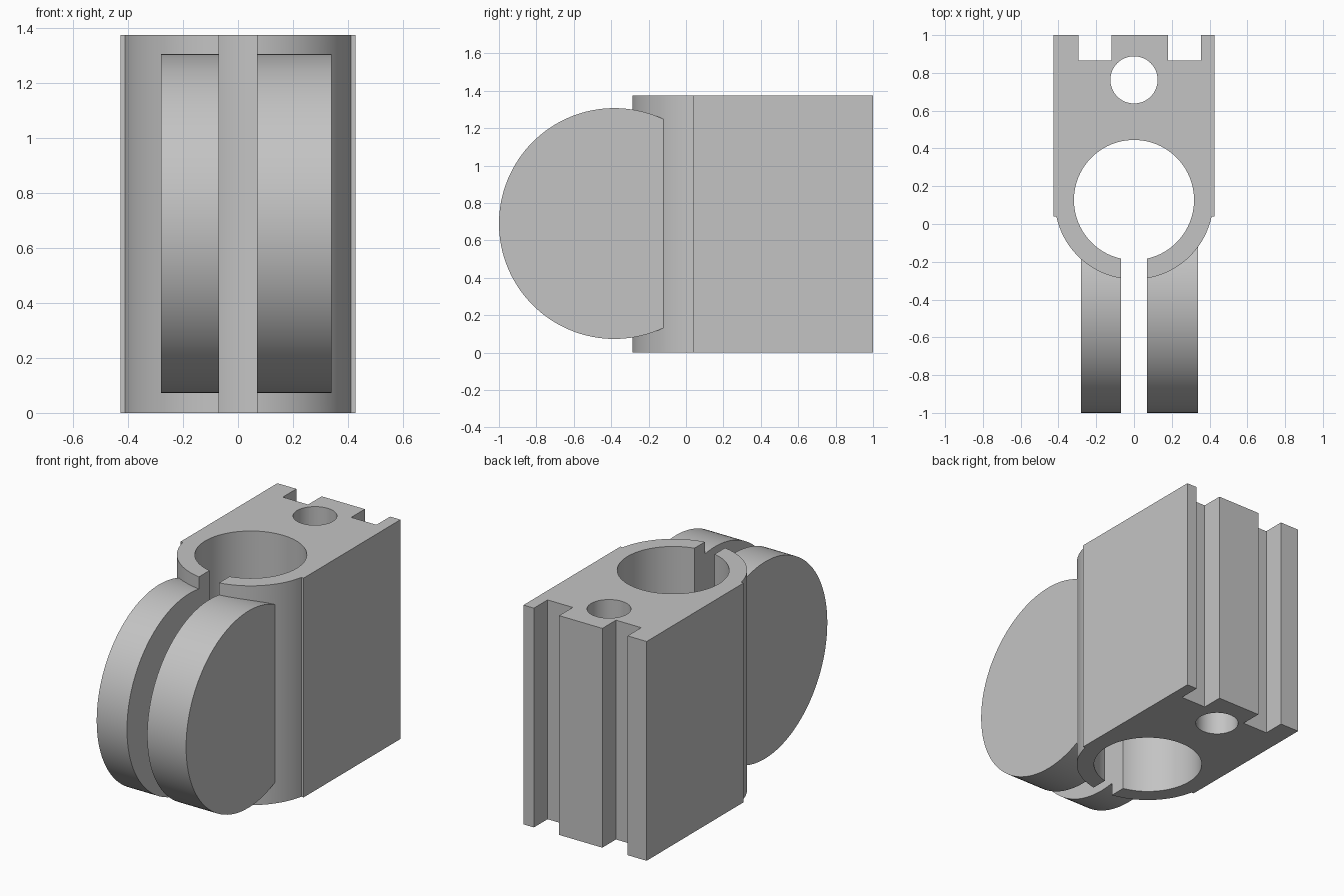
import bpy, bmesh
from math import sin, cos, pi, asin
from mathutils import Matrix

cube = bpy.data.objects.get("Cube")
if cube:
    bpy.data.objects.remove(cube, do_unlink=True)

grey = bpy.data.materials.new("plain grey")
grey.use_nodes = True
COLOUR = (0.55, 0.55, 0.55, 1)
grey.diffuse_color = COLOUR
grey.node_tree.nodes["Principled BSDF"].inputs["Base Color"].default_value = COLOUR

HEIGHT = 1.375
MID = 0.69       # height of the ear and bolt axes
BORE_Y = 0.127   # centre of the clamp bore


def arc(cx, cy, r, start, end, steps):
    return [(cx + r * cos(start + (end - start) * i / steps),
             cy + r * sin(start + (end - start) * i / steps)) for i in range(steps + 1)]


def circle(cx, cy, r, sides, start=0.0):
    return arc(cx, cy, r, start, start + 2 * pi, sides)[:-1]


def prism(name, outline, low, high, axis="Z"):
    """Extrude an outline along z, or a (y, z) outline along x."""
    bm = bmesh.new()
    face = bm.faces.new([bm.verts.new((a, b, low)) for a, b in outline])
    new = bmesh.ops.extrude_face_region(bm, geom=[face])["geom"]
    bmesh.ops.translate(bm, vec=(0, 0, high - low),
                        verts=[v for v in new if isinstance(v, bmesh.types.BMVert)])
    if axis == "X":
        bm.transform(Matrix(((0, 0, 1, 0), (1, 0, 0, 0), (0, 1, 0, 0), (0, 0, 0, 1))))
    bmesh.ops.recalc_face_normals(bm, faces=bm.faces)
    mesh = bpy.data.meshes.new(name)
    bm.to_mesh(mesh)
    bm.free()
    mesh.materials.append(grey)
    obj = bpy.data.objects.new(name, mesh)
    bpy.context.collection.objects.link(obj)
    return obj


def combine(target, other, operation):
    mod = target.modifiers.new(operation, "BOOLEAN")
    mod.operation = operation
    mod.solver = "EXACT"
    mod.object = other
    bpy.context.view_layer.objects.active = target
    bpy.ops.object.modifier_apply(modifier=mod.name)
    bpy.data.objects.remove(other, do_unlink=True)


def box(x0, x1, y0, y1):
    return [(x0, y0), (x1, y0), (x1, y1), (x0, y1)]


# Block with a rounded front and two grooves in the back
SIDE, SHOULDER, ROUND = 0.427, 0.04, 0.42
dip = asin((BORE_Y - SHOULDER) / ROUND)
outline = [(-SIDE, 1), (-SIDE, SHOULDER)]
outline += arc(0, BORE_Y, ROUND, pi + dip, 2 * pi - dip, 72)
outline += [(SIDE, SHOULDER), (SIDE, 1)]
for right, left in ((0.355, 0.18), (-0.12, -0.295)):
    outline += [(right, 1), (right, 0.865), (left, 0.865), (left, 1)]
clamp = prism("clamp_body", outline, 0, HEIGHT)

# Round ears, made as one disc and split by the slot
combine(clamp, prism("ears", circle(-0.383, MID, 0.617, 128), -0.28, 0.34, "X"), "UNION")

# Bore, slot, pin hole, bolt hole and nut pocket
cutters = [
    prism("bore", circle(0, BORE_Y, 0.318, 96), -0.1, HEIGHT + 0.1),
    prism("slot", box(-0.07, 0.07, -1.1, 0.1), -0.1, HEIGHT + 0.1),
    prism("pin_hole", circle(0, 0.763, 0.125, 64), -0.1, HEIGHT + 0.1),
    prism("bolt_hole", circle(-0.52, MID, 0.207, 64), -0.5, 0.5, "X"),
    prism("nut_pocket", circle(-0.52, MID, 0.33, 6, pi / 2), 0.235, 0.5, "X"),
]
for cutter in cutters:
    combine(clamp, cutter, "DIFFERENCE")

# Smooth the curves, keep the edges sharp
bpy.ops.object.select_all(action="DESELECT")
clamp.select_set(True)
bpy.context.view_layer.objects.active = clamp
bpy.ops.object.shade_smooth_by_angle(angle=pi / 9)
